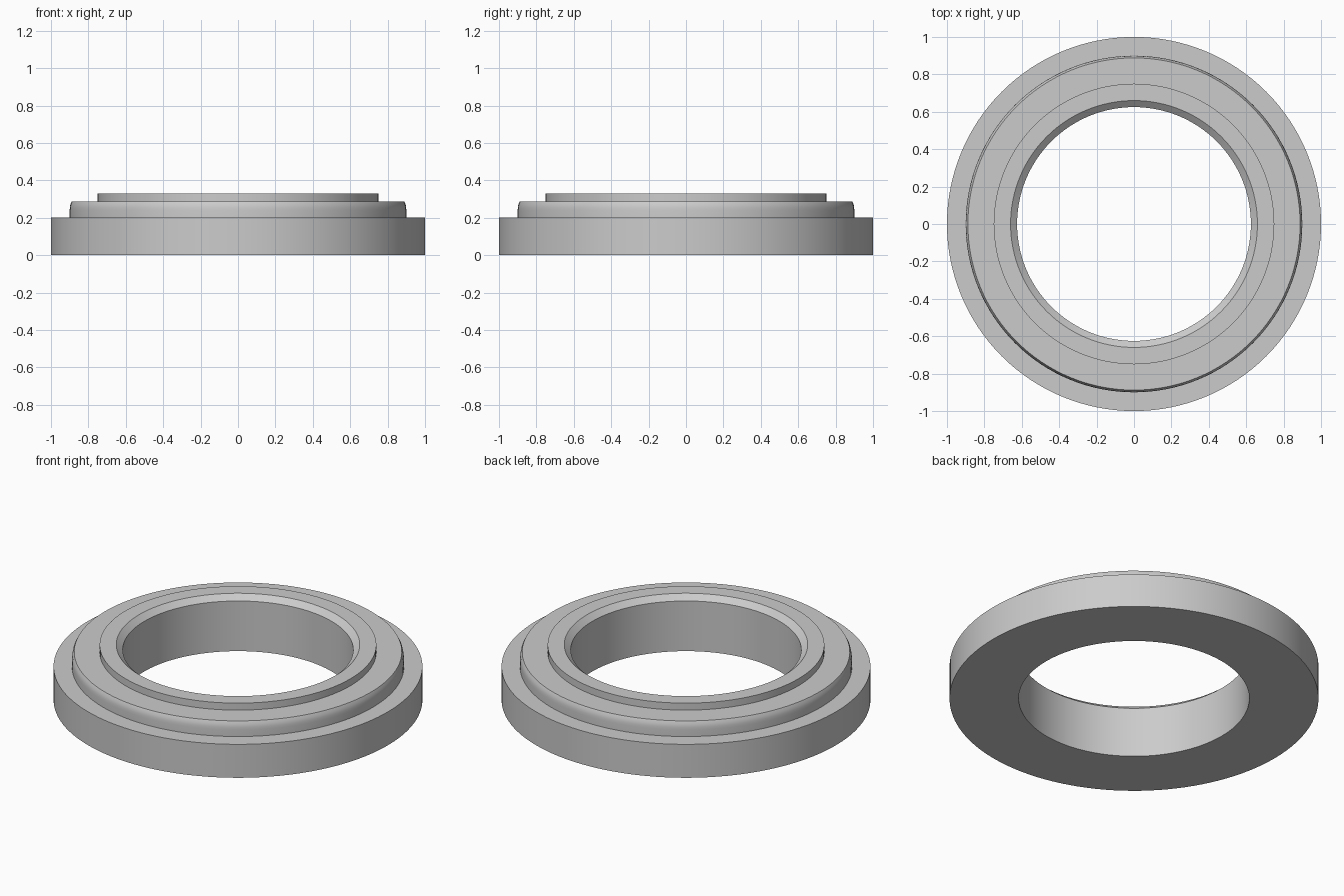
import bpy, bmesh, math

if "Cube" in bpy.data.objects:
    bpy.data.objects.remove(bpy.data.objects["Cube"])

SEGMENTS = 128

grey = bpy.data.materials.new("plain grey")
grey.diffuse_color = (0.6, 0.6, 0.6, 1)
grey.use_nodes = True
grey.node_tree.nodes["Principled BSDF"].inputs["Base Color"].default_value = grey.diffuse_color

# Closed cross-section (radius, height) of the stepped ring
profile = [
    (0.625, 0.0), (1.0, 0.0), (1.0, 0.2),         # wide base flange
    (0.9, 0.2), (0.9, 0.24),                      # middle step
    (0.899, 0.255), (0.896, 0.272), (0.888, 0.288),  # softly rounded shoulder
    (0.75, 0.288), (0.75, 0.33),                  # raised top lip
    (0.66, 0.33), (0.625, 0.30),                  # inner chamfer to the bore
]


def revolve(name, points, material):
    """Spin a closed profile around z into a ring."""
    bm = bmesh.new()
    rings = []
    for i in range(SEGMENTS):
        a = 2 * math.pi * i / SEGMENTS
        rings.append([bm.verts.new((r * math.cos(a), r * math.sin(a), z))
                      for r, z in points])
    n = len(points)
    for i in range(SEGMENTS):
        a, b = rings[i], rings[(i + 1) % SEGMENTS]
        for j in range(n):
            k = (j + 1) % n
            bm.faces.new((a[j], b[j], b[k], a[k]))
    bmesh.ops.recalc_face_normals(bm, faces=bm.faces[:])
    mesh = bpy.data.meshes.new(name)
    bm.to_mesh(mesh)
    bm.free()
    mesh.materials.append(material)
    obj = bpy.data.objects.new(name, mesh)
    bpy.context.collection.objects.link(obj)
    return obj


ring = revolve("stepped_ring", profile, grey)

# Smooth walls, crisp step edges
bpy.context.view_layer.objects.active = ring
ring.select_set(True)
bpy.ops.object.shade_smooth_by_angle(angle=math.radians(30))
